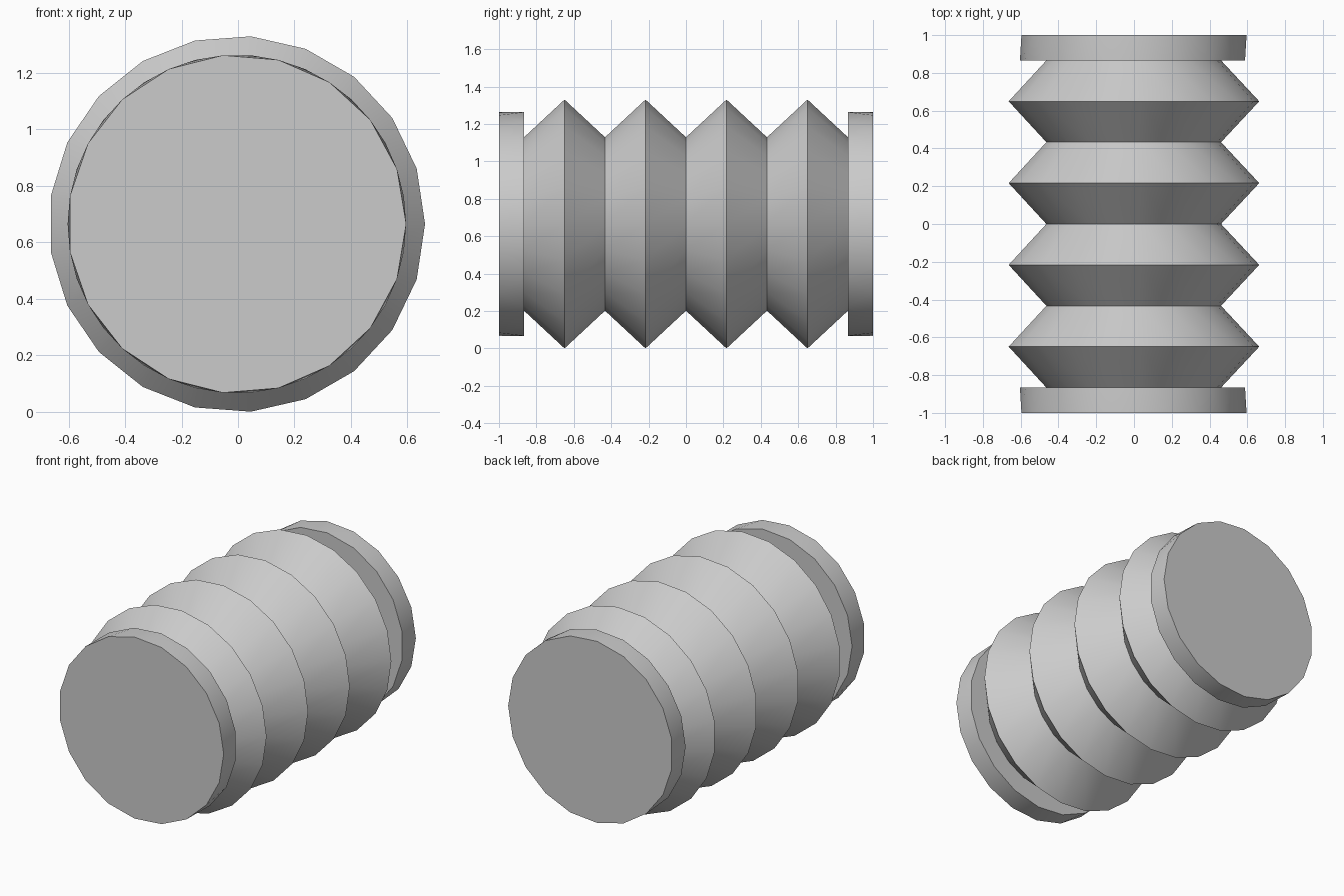
import bpy
import bmesh
from math import cos, sin, pi, radians

cube = bpy.data.objects.get("Cube")
if cube:
    bpy.data.objects.remove(cube, do_unlink=True)

CENTRE_X, CENTRE_Z = -0.004, 0.665
FOLDS = 4
HALF = 0.866          # half length of the folded section
VALLEY, PEAK = 0.465, 0.667
CAP_RADIUS = 0.6

grey = bpy.data.materials.new("rubber grey")
grey.use_nodes = True
grey.diffuse_color = (0.6, 0.6, 0.6, 1)
grey.node_tree.nodes["Principled BSDF"].inputs["Base Color"].default_value = (0.6, 0.6, 0.6, 1)


def lathe(name, rings, sides):
    """Skin rings of (y, radius, turn in steps) around the y axis and close both ends."""
    bm = bmesh.new()
    loops = []
    for y, radius, turn in rings:
        angles = [2 * pi * (i + turn) / sides for i in range(sides)]
        loops.append([bm.verts.new((CENTRE_X + radius * cos(a), y,
                                    CENTRE_Z + radius * sin(a))) for a in angles])
    for (a, b), (first, second) in zip(zip(loops, loops[1:]), zip(rings, rings[1:])):
        for i in range(sides):
            j = (i + 1) % sides
            if first[2] == second[2]:
                bm.faces.new((a[i], a[j], b[j], b[i]))
            else:
                bm.faces.new((a[i], a[j], b[i]))
                bm.faces.new((a[j], b[j], b[i]))
    bm.faces.new(loops[0])
    bm.faces.new(loops[-1])
    bmesh.ops.recalc_face_normals(bm, faces=bm.faces)
    mesh = bpy.data.meshes.new(name)
    bm.to_mesh(mesh)
    bm.free()
    mesh.materials.append(grey)
    obj = bpy.data.objects.new(name, mesh)
    bpy.context.collection.objects.link(obj)
    bpy.ops.object.select_all(action="DESELECT")
    obj.select_set(True)
    bpy.context.view_layer.objects.active = obj
    bpy.ops.object.shade_smooth_by_angle(angle=radians(35))
    return obj


# Folded tube: alternating valleys and peaks
step = HALF / FOLDS
lathe("bellows", [(-HALF + i * step, PEAK if i % 2 else VALLEY, 0)
                  for i in range(2 * FOLDS + 1)], 21)

# End caps, the inner rim turned half a step against the outer one
for name, side in (("front_cap", -1), ("back_cap", 1)):
    lathe(name, [(side, CAP_RADIUS, 0), (side * HALF, CAP_RADIUS, 0.5)], 19)
